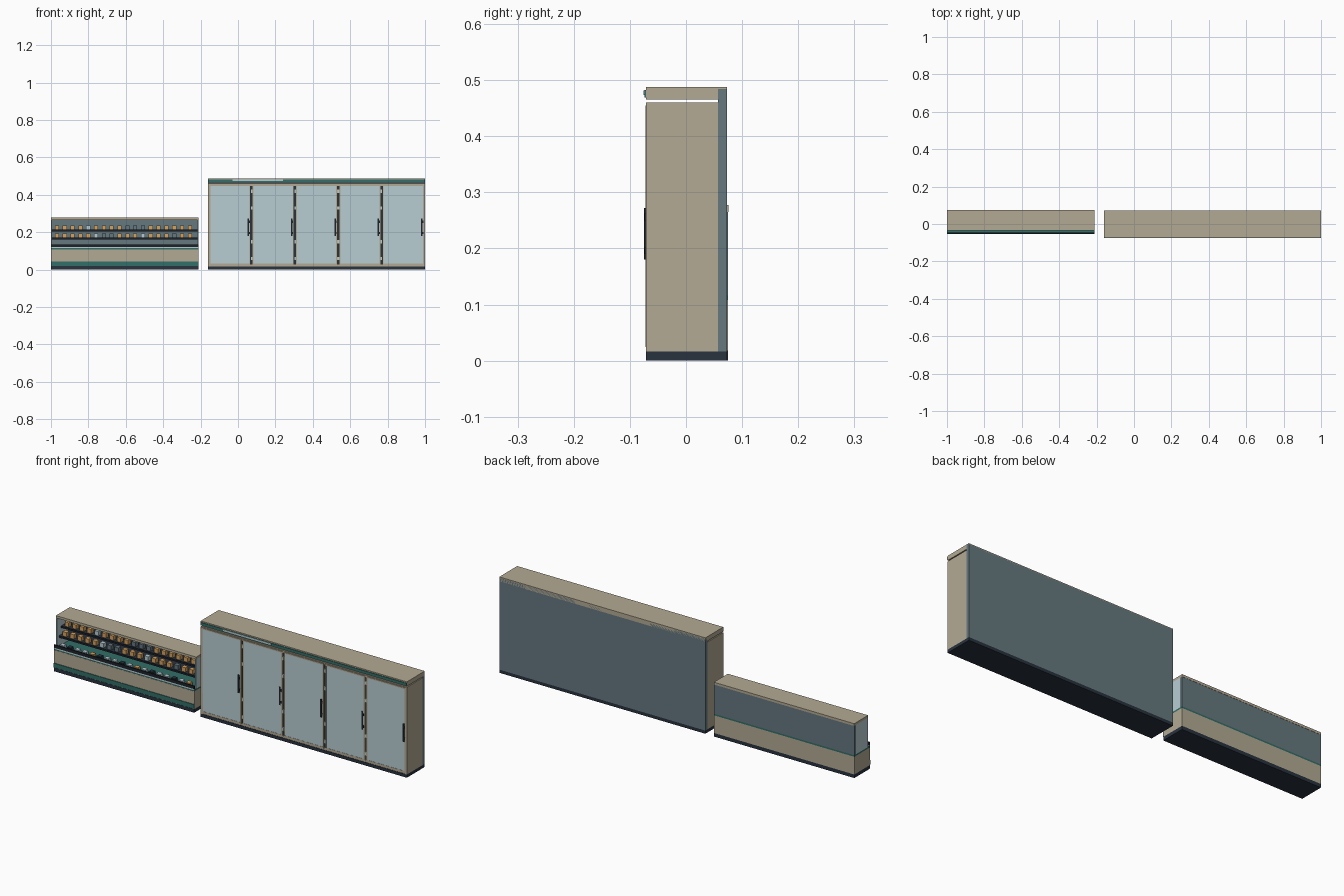
import bpy
import bmesh
from mathutils import Matrix, Vector

cube = bpy.data.objects.get("Cube")
if cube:
    bpy.data.objects.remove(cube)


def material(name, rgb):
    lin = [(c / 255 / 12.92 if c < 11 else ((c / 255 + 0.055) / 1.055) ** 2.4) for c in rgb]
    m = bpy.data.materials.new(name)
    m.use_nodes = True
    m.diffuse_color = (*lin, 1)
    m.node_tree.nodes["Principled BSDF"].inputs["Base Color"].default_value = (*lin, 1)
    return m


BEIGE = material("warm beige", (180, 170, 148))
SLATE = material("slate panel", (101, 120, 127))
GLASS = material("pale glass", (184, 206, 212))
DARK = material("dark plinth", (40, 50, 62))
TEAL = material("teal trim", (50, 110, 104))
AMBER = material("amber goods", (214, 163, 96))
BLACK = material("black handle", (28, 34, 42))


def boxes(name, mat, *extents):
    """One object from boxes given as ((x0, x1), (y0, y1), (z0, z1))."""
    bm = bmesh.new()
    for ext in extents:
        mid = Vector([(a + b) / 2 for a, b in ext])
        size = Vector([b - a for a, b in ext])
        bmesh.ops.create_cube(bm, size=1, matrix=Matrix.Translation(mid) @ Matrix.Diagonal((*size, 1)))
    mesh = bpy.data.meshes.new(name)
    bm.to_mesh(mesh)
    bm.free()
    mesh.materials.append(mat)
    obj = bpy.data.objects.new(name, mesh)
    bpy.context.collection.objects.link(obj)
    return obj


# Tall door cabinet: carcass
L, R, F, B = -0.16, 1.0, -0.071, 0.073
T = 0.012
BACK = 0.057
boxes("tall_plinth", DARK, ((L, R), (F, B), (0, 0.016)))
boxes("tall_back_panel", SLATE, ((L, R), (BACK, B), (0.016, 0.484)))
boxes("tall_side_panels", BEIGE,
      ((L, L + T), (F, BACK), (0.016, 0.46)),
      ((R - T, R), (F, BACK), (0.016, 0.46)))
boxes("tall_floor_and_ceiling", BEIGE,
      ((L + T, R - T), (F + 0.002, BACK), (0.016, 0.026)),
      ((L + T, R - T), (F + 0.002, BACK), (0.448, 0.46)))
boxes("tall_canopy", BEIGE, ((L, R), (F, B), (0.465, 0.488)))
boxes("canopy_stripe", TEAL, ((L, R), (F - 0.003, F), (0.469, 0.482)))
boxes("canopy_plate", GLASS, ((-0.03, 0.24), (F - 0.005, F - 0.003), (0.473, 0.481)))
boxes("tall_shelves", SLATE, *[((L + T, R - T), (-0.04, BACK), (z, z + 0.005))
                               for z in (0.11, 0.2, 0.29, 0.38)])

# Tall cabinet: five doors with frames, mullions, hinges and handles
COUNT = 5
pitch = (R - L) / COUNT
frames, panes, mullions, hinges, handles = [], [], [], [], []
for i in range(COUNT):
    a, b = L + i * pitch + 0.004, L + (i + 1) * pitch - 0.004
    y = (F - 0.001, F + 0.008)
    z0, z1, w = 0.024, 0.455, 0.007
    frames += [((a, a + w), y, (z0, z1)), ((b - w, b), y, (z0, z1)),
               ((a + w, b - w), y, (z0, z0 + w)), ((a + w, b - w), y, (z1 - w, z1))]
    panes.append(((a + w, b - w), (F, F + 0.005), (z0 + w, z1 - w)))
    x = b - w - 0.006
    handles.append(((x - 0.004, x + 0.004), (F - 0.004, F - 0.001), (0.18, 0.272)))
    handles += [((x - 0.004, x + 0.008), (F - 0.003, F + 0.001), (z, z + 0.012))
                for z in (0.19, 0.25)]
    if i:
        m = L + i * pitch
        mullions.append(((m - 0.008, m + 0.008), (F + 0.008, F + 0.02), (0.026, 0.448)))
        hinges += [((m - 0.003, m + 0.003), (F, F + 0.008), (z, z + 0.018))
                   for z in (0.05, 0.14, 0.32, 0.41)]
boxes("door_frames", BEIGE, *frames)
boxes("door_panes", GLASS, *panes)
boxes("door_mullions", DARK, *mullions)
boxes("door_hinges", GLASS, *hinges)
boxes("door_handles", BLACK, *handles)

# Low display counter: lower body, trims and back
L, R, F, B = -1.0, -0.21, -0.052, 0.075
TIP = -0.036
boxes("counter_plinth", DARK, ((L, R), (F, B), (0, 0.018)))
boxes("counter_body", BEIGE, ((L, R), (F + 0.001, B), (0.018, 0.108)))
boxes("counter_stripe", TEAL, ((L, R), (F - 0.002, F + 0.001), (0.02, 0.042)))
boxes("counter_deck", TEAL, ((L, R), (F + 0.002, B), (0.108, 0.116)))
boxes("counter_back", SLATE, ((L, R), (B - 0.012, B), (0.116, 0.265)))
boxes("counter_canopy", BEIGE, ((L, R), (TIP, B + 0.001), (0.265, 0.277)))
boxes("counter_end_glass", GLASS,
      ((L, L + 0.006), (TIP, B - 0.012), (0.116, 0.265)),
      ((R - 0.006, R), (TIP, B - 0.012), (0.116, 0.265)))
boxes("counter_front_rail", BLACK, ((L, R), (F, F + 0.006), (0.12, 0.135)))
boxes("rail_light_strip", GLASS, ((L, R), (F, F + 0.004), (0.114, 0.12)))

# Counter shelves with front price rails
inner = (L + 0.006, R - 0.006)
boxes("counter_shelves", DARK, *[(inner, (y, B - 0.012), (z, z + 0.005))
                                 for y, z in ((0.0, 0.208), (-0.018, 0.165))])
boxes("shelf_price_rails", BLACK, *[(inner, (y - 0.003, y), (z - 0.004, z + 0.005))
                                    for y, z in ((0.0, 0.208), (-0.018, 0.165))])

# Goods in rows: A amber, P pale, S slate, D dark
rows = [("AAAAPAAAASSSAAAAAA", 0.006, 0.213, 0.022),
        ("AAAAAPSSAAAPAAASAA", -0.012, 0.17, 0.022),
        ("PDPPADPPDPAPDPPDPA", -0.036, 0.116, 0.018)]
for letter, mat, label in (("A", AMBER, "amber"), ("P", GLASS, "pale"),
                           ("S", SLATE, "slate"), ("D", DARK, "dark")):
    goods = []
    for pattern, y, z, h in rows:
        step = 0.0418
        for i, c in enumerate(pattern):
            if c == letter:
                x = -0.968 + i * step
                goods.append(((x - 0.011, x + 0.011), (y, y + 0.022), (z, z + h)))
    boxes(label + "_goods", mat, *goods)
